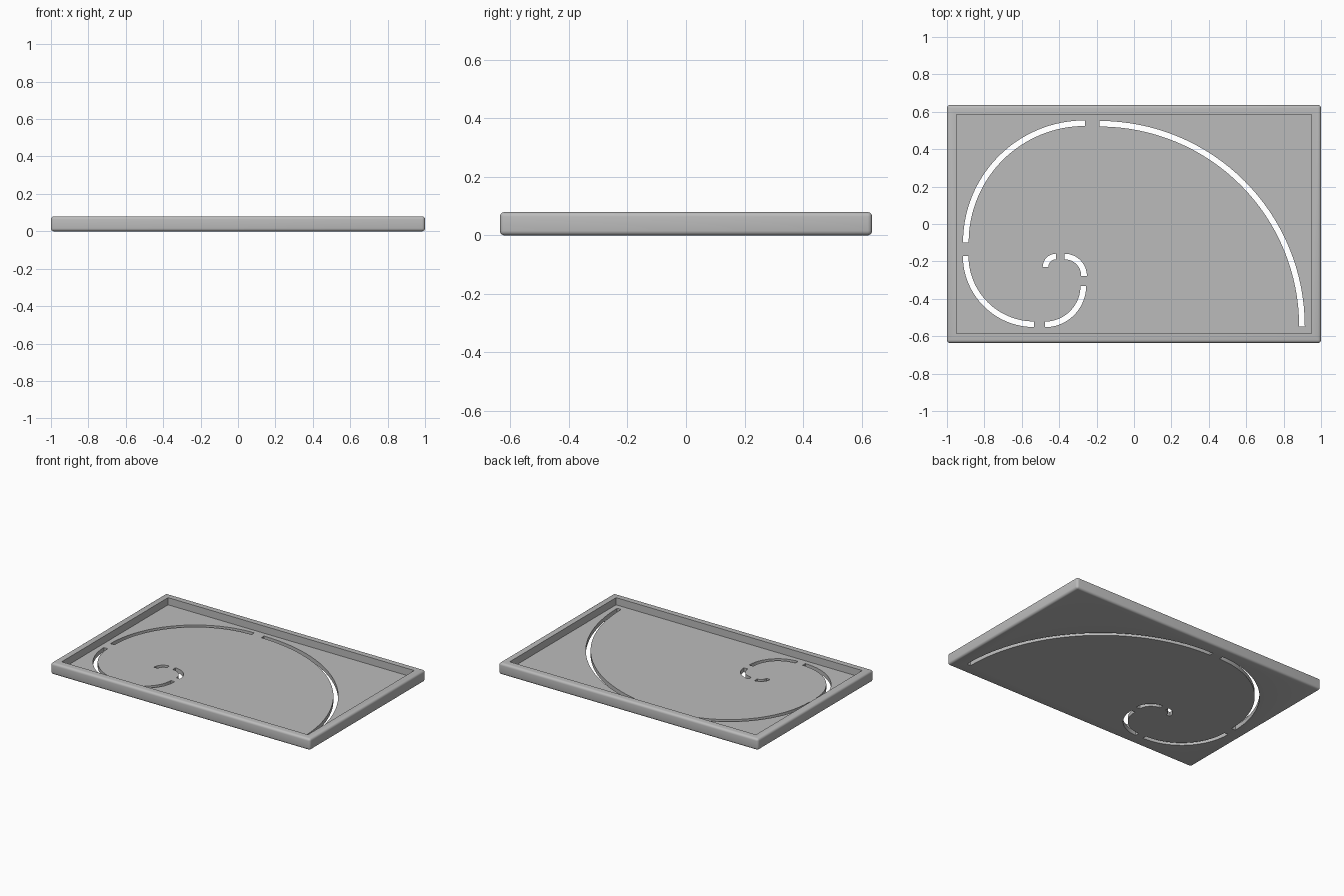
import bpy, bmesh, math

HALF_X, HALF_Y, HEIGHT = 1.0, 0.636, 0.08
RIM = 0.051          # rim width
FLOOR = 0.03         # floor thickness
ROUND = 0.016        # outer edge rounding
SLOT = 0.03          # slot width

if "Cube" in bpy.data.objects:
    bpy.data.objects.remove(bpy.data.objects["Cube"], do_unlink=True)

grey = bpy.data.materials.new("plain grey")
grey.use_nodes = True
colour = (0.5, 0.5, 0.5, 1)
grey.diffuse_color = colour
grey.node_tree.nodes["Principled BSDF"].inputs["Base Color"].default_value = colour


def add_object(name, bm):
    bmesh.ops.recalc_face_normals(bm, faces=bm.faces)
    mesh = bpy.data.meshes.new(name)
    bm.to_mesh(mesh)
    bm.free()
    mesh.materials.append(grey)
    obj = bpy.data.objects.new(name, mesh)
    bpy.context.collection.objects.link(obj)
    return obj


def add_prism(name, outline, z0, z1):
    bm = bmesh.new()
    face = bm.faces.new([bm.verts.new((x, y, z0)) for x, y in outline])
    top = bmesh.ops.extrude_face_region(bm, geom=[face])["geom"]
    bmesh.ops.translate(bm, vec=(0, 0, z1 - z0),
                        verts=[g for g in top if isinstance(g, bmesh.types.BMVert)])
    return add_object(name, bm)


def rectangle(hx, hy):
    return [(-hx, -hy), (hx, -hy), (hx, hy), (-hx, hy)]


def quarter_band(cx, cy, radius, start):
    """Outline of a quarter ring, counter-clockwise from the start angle."""
    steps = 32
    angles = [math.radians(start + 90 * i / steps) for i in range(steps + 1)]
    outer = [(cx + radius * math.cos(a), cy + radius * math.sin(a)) for a in angles]
    r = radius - SLOT
    inner = [(cx + r * math.cos(a), cy + r * math.sin(a)) for a in reversed(angles)]
    return outer + inner


def apply_modifiers(obj):
    bpy.context.view_layer.objects.active = obj
    for mod in list(obj.modifiers):
        bpy.ops.object.modifier_apply(modifier=mod.name)


# Tray body with rounded outer edges
tray = add_prism("tray", rectangle(HALF_X, HALF_Y), 0, HEIGHT)
bevel = tray.modifiers.new("rounding", 'BEVEL')
bevel.width, bevel.segments = ROUND, 4
apply_modifiers(tray)

# Recess, then the spiral slots: centre x, centre y, outer radius, start angle
cutters = [add_prism("recess_cutter", rectangle(HALF_X - RIM, HALF_Y - RIM), FLOOR, 0.2)]
arcs = [(-0.185, -0.547, 1.098, 0), (-0.262, -0.098, 0.652, 90),
        (-0.534, -0.17, 0.381, 180), (-0.477, -0.331, 0.221, 270),
        (-0.371, -0.278, 0.119, 0), (-0.417, -0.23, 0.071, 90)]
for arc in arcs:
    cutters.append(add_prism("slot_cutter", quarter_band(*arc), -0.1, 0.15))

for cutter in cutters:
    cutter.hide_render = True
    cut = tray.modifiers.new("cut", 'BOOLEAN')
    cut.operation, cut.solver, cut.object = 'DIFFERENCE', 'EXACT', cutter
apply_modifiers(tray)
for cutter in cutters:
    bpy.data.objects.remove(cutter, do_unlink=True)

# Smooth the rounded edges and slot walls, keep corners sharp
bpy.ops.object.select_all(action='DESELECT')
tray.select_set(True)
bpy.context.view_layer.objects.active = tray
bpy.ops.object.shade_smooth_by_angle(angle=math.radians(30))
